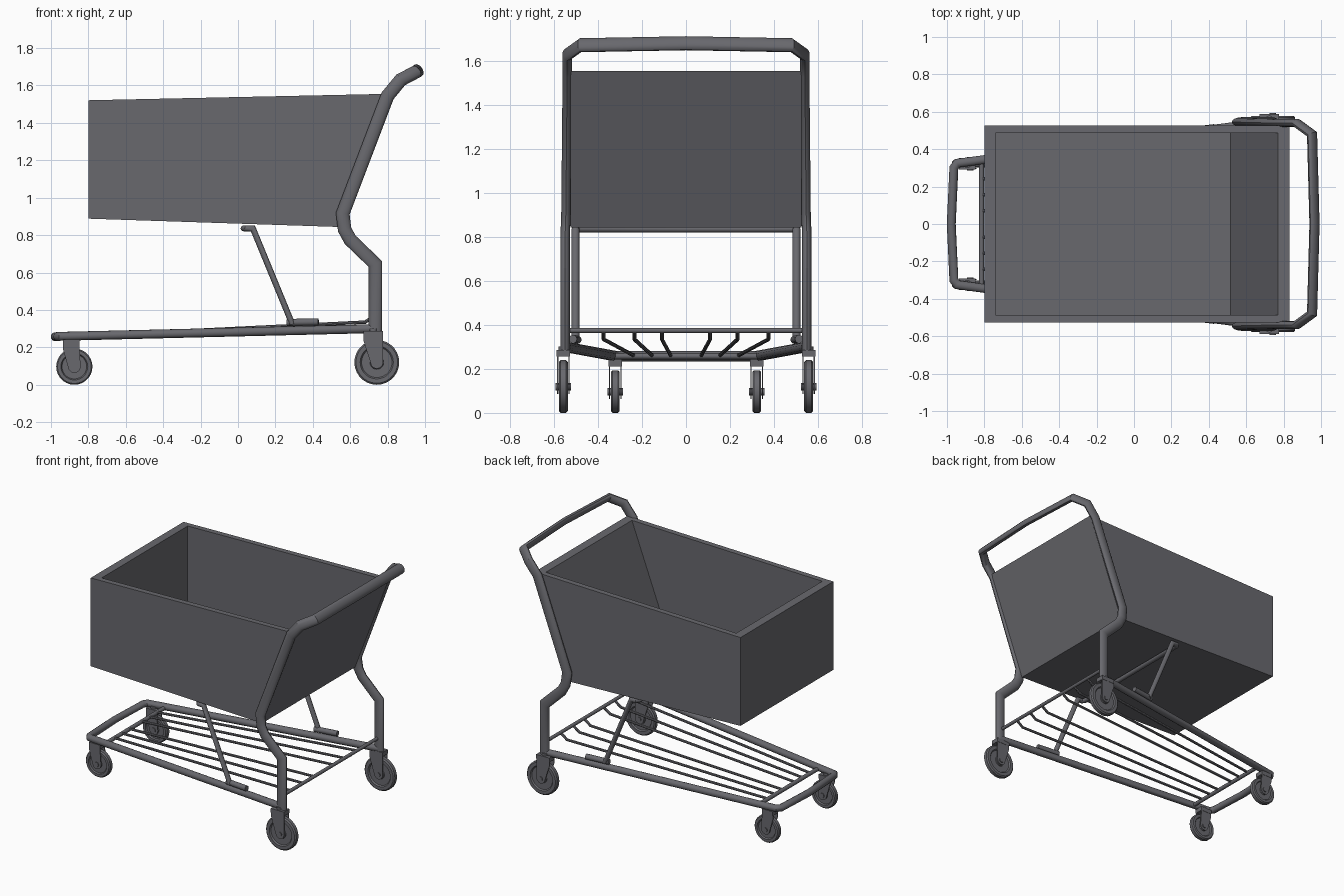
import bpy, bmesh, math
from mathutils import Vector

if "Cube" in bpy.data.objects:
    bpy.data.objects.remove(bpy.data.objects["Cube"])

steel = bpy.data.materials.new("dark grey metal")
steel.diffuse_color = (0.14, 0.14, 0.155, 1)
steel.use_nodes = True
steel.node_tree.nodes["Principled BSDF"].inputs["Base Color"].default_value = steel.diffuse_color


def finish(name, bm, smooth=True):
    bmesh.ops.recalc_face_normals(bm, faces=bm.faces)
    me = bpy.data.meshes.new(name)
    bm.to_mesh(me)
    bm.free()
    me.materials.append(steel)
    ob = bpy.data.objects.new(name, me)
    bpy.context.collection.objects.link(ob)
    if smooth:
        bpy.ops.object.select_all(action='DESELECT')
        ob.select_set(True)
        bpy.context.view_layer.objects.active = ob
        bpy.ops.object.shade_smooth_by_angle(angle=math.radians(35))
    return ob


def tube(name, pts, ra, rb=None, first=(1, 0, 0), sides=12):
    """Mitred tube along pts; ra is measured along 'first', rb across it."""
    rb = rb or ra
    pts = [Vector(p) for p in pts]
    dirs = [(b - a).normalized() for a, b in zip(pts, pts[1:])]
    n = Vector(first)
    n = (n - dirs[0] * n.dot(dirs[0])).normalized()
    bm = bmesh.new()
    rings = []
    for i, p in enumerate(pts):
        d = dirs[max(i - 1, 0)]
        nxt = dirs[min(i, len(dirs) - 1)]
        t = (d + nxt).normalized() if i else d
        b = d.cross(n)
        ring = []
        for k in range(sides):
            a = 2 * math.pi * k / sides
            off = n * ra * math.cos(a) + b * rb * math.sin(a)
            ring.append(bm.verts.new(p + off - d * (off.dot(t) / d.dot(t))))
        rings.append(ring)
        if i:
            n = d.rotation_difference(nxt) @ n
    for r, q in zip(rings, rings[1:]):
        for k in range(sides):
            j = (k + 1) % sides
            bm.faces.new((r[k], r[j], q[j], q[k]))
    bm.faces.new(rings[0])
    bm.faces.new(rings[-1])
    return finish(name, bm)


def loop(half):
    """Half path ending on y = 0, continued by its mirror image."""
    return half + [(x, -y, z) for x, y, z in reversed(half[:-1])]


def prism(name, profile, y0, y1):
    bm = bmesh.new()
    a = [bm.verts.new((x, y0, z)) for x, z in profile]
    b = [bm.verts.new((x, y1, z)) for x, z in profile]
    bm.faces.new(a)
    bm.faces.new(b)
    for k in range(len(a)):
        j = (k + 1) % len(a)
        bm.faces.new((a[k], a[j], b[j], b[k]))
    return finish(name, bm)


def wheel(name, x, y, r):
    """Dished wheel turned around the y axis."""
    half = [(0.29, .017), (0.31, .011), (0.68, .011), (0.74, .02), (0.93, .02), (1, .012)]
    prof = half + [(a, -w) for a, w in reversed(half)]
    bm = bmesh.new()
    seg = 28
    rings = [[bm.verts.new((x + a * r * math.cos(2 * math.pi * k / seg), y + w,
                            r + a * r * math.sin(2 * math.pi * k / seg)))
              for k in range(seg)] for a, w in prof]
    for p, q in zip(rings, rings[1:]):
        for k in range(seg):
            j = (k + 1) % seg
            bm.faces.new((p[k], p[j], q[j], q[k]))
    bm.faces.new(rings[0])
    bm.faces.new(rings[-1])
    return finish(name, bm)


# basket: open box with slanted rear wall
bm = bmesh.new()
outer = [(-.80, .888), (.56, .843), (.832, 1.556), (-.80, 1.521)]
inner = [(-.74, .932), (.517, .89), (.77, 1.5547), (-.74, 1.5223)]
(oa, ob_), (ia, ib) = [[[bm.verts.new((x, s * w, z)) for x, z in prof] for s in (-1, 1)]
                       for prof, w in ((outer, .526), (inner, .487))]
for a, b in ((oa, ob_), (ia, ib)):
    bm.faces.new(a)
    bm.faces.new(b)
    for k in (0, 1, 3):
        j = (k + 1) % 4
        bm.faces.new((a[k], a[j], b[j], b[k]))
rim_o, rim_i = [oa[2], ob_[2], ob_[3], oa[3]], [ia[2], ib[2], ib[3], ia[3]]
for k in range(4):
    j = (k + 1) % 4
    bm.faces.new((rim_o[k], rim_o[j], rim_i[j], rim_i[k]))
finish("basket", bm, smooth=False)

# rear posts and push handle in one oval tube
tube("handle_frame", loop([(.735, .55, .285), (.735, .55, .645), (.60, .55, .775),
                           (.57, .549, .83), (.56, .546, .915), (.80, .54, 1.545),
                           (.87, .54, 1.63), (.952, .48, 1.673), (.965, 0, 1.682)]),
     .036, .022, sides=14)

# lower frame rail
tube("base_rail", loop([(.735, .548, .30), (-.945, .325, .259), (-.963, .30, .258),
                        (-.977, 0, .257)]), .024)

# lower rack crossbars and fanned wires
tube("rack_rear_bar", [(.73, -.54, .375), (.73, .54, .375)], .012)
tube("rack_front_bar", [(-.815, -.34, .258), (-.815, .34, .258)], .014)
for i, (yr, yf) in enumerate(((.375, .24), (.235, .155), (.11, .07))):
    for s in (1, -1):
        tube(f"rack_wire_{i}_{s}", [(.73, s * yr, .37), (.68, s * yr, .335),
                                    (-.82, s * yf, .262)], .009, sides=8, first=(0, 1, 0))

# basket support brace: U shape with feet on the rails
tube("basket_brace", loop([(.29, .503, .325), (.08, .503, .835), (.045, .503, .836),
                           (.032, .485, .836), (.032, 0, .836)]), .016, .018)
for s in (1, -1):
    tube(f"brace_foot_{s}", [(.262, s * .494, .333), (.43, s * .515, .336)], .019,
         first=(0, 0, 1))

# casters: wheel, fork plates, cap and axle
for label, x, y, r, top, x0, x1 in (("rear", .742, .558, .12, .287, .672, .776),
                                    ("front", -.875, .322, .097, .242, -.935, -.848)):
    for s in (1, -1):
        yc = s * y
        wheel(f"{label}_wheel_{s}", x, yc, r)
        prism(f"{label}_caster_cap_{s}", [(x0, top), (x1, top), (x1, top - .03), (x0, top - .03)],
              yc - .031, yc + .031)
        arc = [(x + .034 * math.cos(a), r + .034 * math.sin(a))
               for a in (math.radians(-d) for d in range(0, 181, 30))]
        fork = [(x0, top - .01), (x1, top - .01), (x1, top - .05)] + arc + [(x0, top - .055)]
        for side in (1, -1):
            prism(f"{label}_fork_{s}_{side}", fork, yc + side * .023, yc + side * .029)
        tube(f"{label}_axle_{s}", [(x, yc - .035, r), (x, yc + .035, r)], .017)
        tube(f"{label}_stem_{s}", [((x0 + x1) / 2, yc, top - .02),
                                   ((x0 + x1) / 2, yc, top + .015)], .022)
